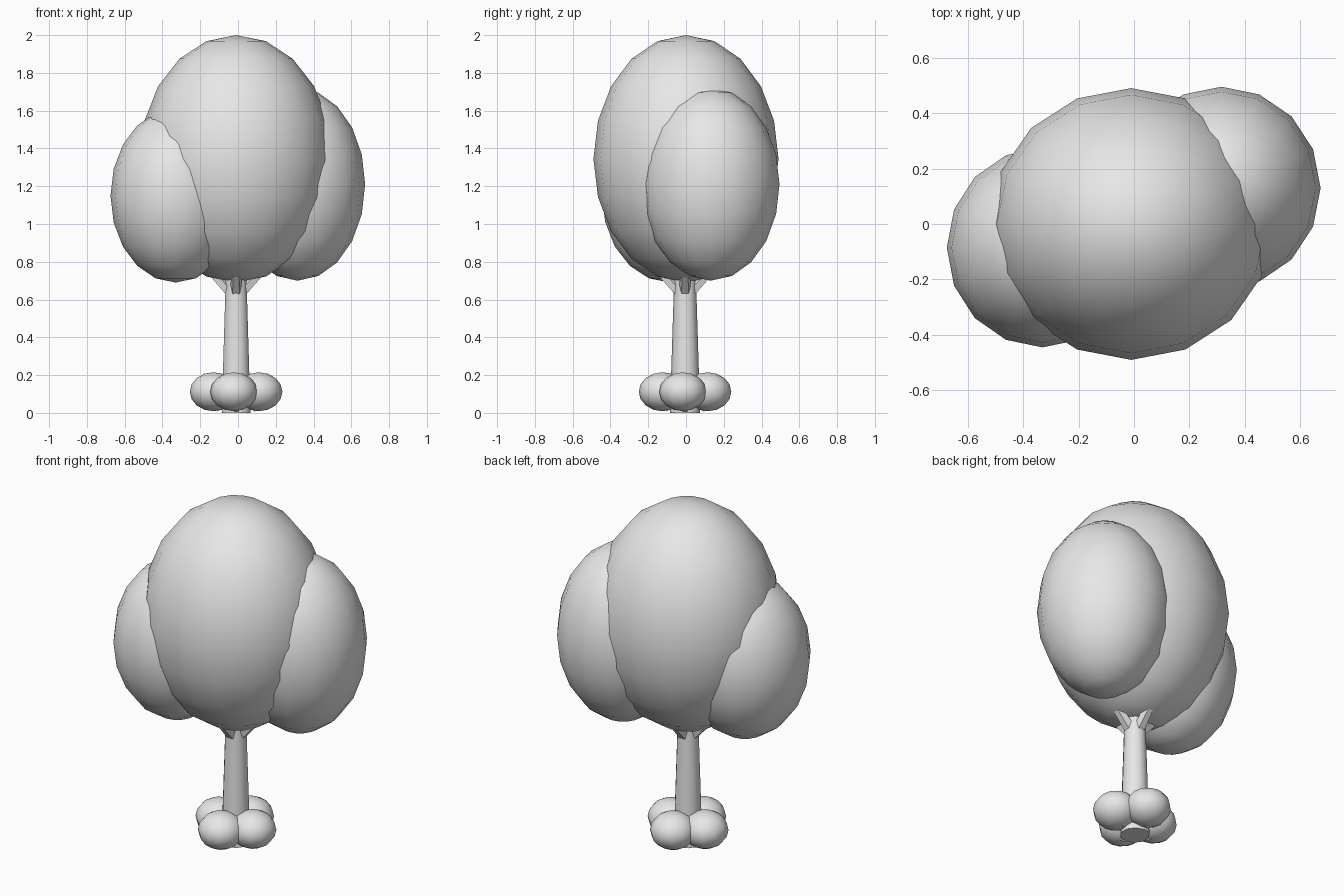
import bpy
import math
from mathutils import Vector

cube = bpy.data.objects.get("Cube")
if cube:
    bpy.data.objects.remove(cube, do_unlink=True)

grey = bpy.data.materials.new("plain_grey")
grey.use_nodes = True
GREY = (0.8, 0.8, 0.8, 1)
grey.diffuse_color = GREY
grey.node_tree.nodes["Principled BSDF"].inputs["Base Color"].default_value = GREY

CENTRE = Vector((-0.01, -0.005, 0))


def finish(name, angle=60):
    ob = bpy.context.object
    ob.name = name
    ob.data.materials.append(grey)
    bpy.ops.object.shade_smooth_by_angle(angle=math.radians(angle))
    return ob


def ellipsoid(name, centre, radii, segments=16, rings=10):
    bpy.ops.mesh.primitive_uv_sphere_add(segments=segments, ring_count=rings,
                                         radius=1, location=centre)
    bpy.context.object.scale = radii
    bpy.ops.object.transform_apply(location=False, rotation=False, scale=True)
    return finish(name)


def limb(name, start, end, r1, r2, sides, angle=60):
    """Tapered prism running from start to end."""
    start, end = Vector(start), Vector(end)
    axis = end - start
    bpy.ops.mesh.primitive_cone_add(vertices=sides, radius1=r1, radius2=r2,
                                    depth=axis.length, location=(start + end) / 2)
    ob = bpy.context.object
    ob.rotation_mode = 'QUATERNION'
    ob.rotation_quaternion = axis.to_track_quat('Z', 'Y')
    return finish(name, angle)


# Crown: one large mass with a smaller one on each side
ellipsoid("crown_main", (-0.01, 0, 1.345), (0.51, 0.49, 0.655))
ellipsoid("crown_left", (0.315, 0.13, 1.21), (0.358, 0.365, 0.51))
ellipsoid("crown_right", (-0.33, -0.085, 1.15), (0.345, 0.36, 0.46))

# Trunk
limb("trunk", CENTRE, CENTRE + Vector((0, 0, 0.8)), 0.08, 0.055, 10)

# Branch stubs, roots and the ring of bushes, one per quarter turn
for i, side in enumerate(("left", "back", "right", "front")):
    a = i * math.pi / 2
    out = Vector((math.cos(a), math.sin(a), 0))
    turn = Vector((-out.y, out.x, 0))
    limb("branch_" + side, CENTRE + out * 0.03 + Vector((0, 0, 0.64)),
         CENTRE + out * 0.16 + Vector((0, 0, 0.78)), 0.032, 0.025, 5, 30)
    limb("root_" + side, CENTRE + out * 0.04 + Vector((0, 0, 0.07)),
         CENTRE + out * 0.11 + Vector((0, 0, 0.02)), 0.03, 0.02, 5, 30)
    ellipsoid("bush_" + side,
              CENTRE + out * 0.12 - turn * 0.012 + Vector((0, 0, 0.112)),
              (0.125, 0.125, 0.103), 12, 8)
